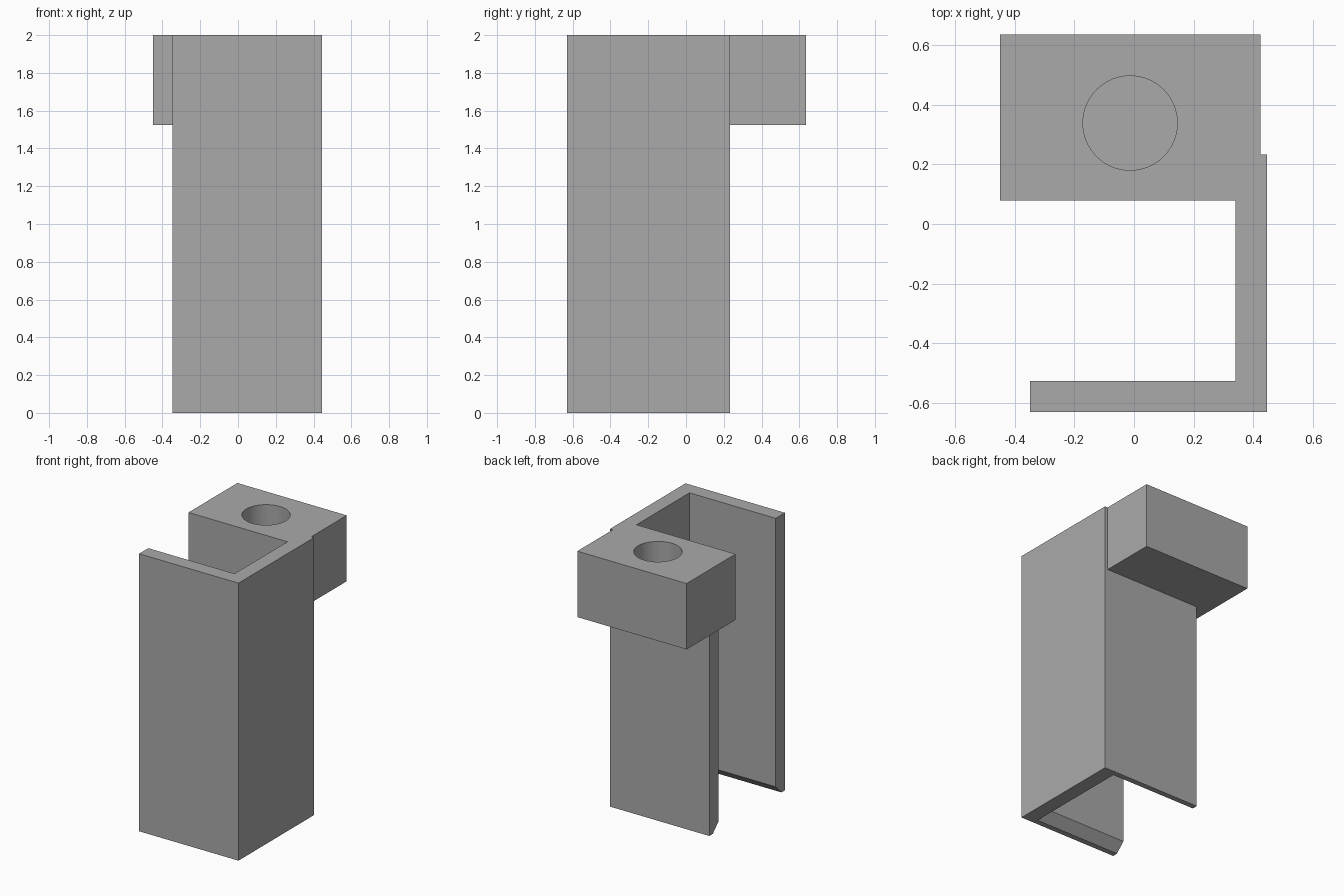
import bpy
import bmesh
from math import radians
from mathutils import Vector

cube = bpy.data.objects.get("Cube")
if cube:
    bpy.data.objects.remove(cube, do_unlink=True)

grey = bpy.data.materials.new("plain grey")
grey.use_nodes = True
colour = (0.4, 0.4, 0.4, 1)
grey.diffuse_color = colour
grey.node_tree.nodes["Principled BSDF"].inputs["Base Color"].default_value = colour


def prism(name, points, direction):
    """Sweep a closed outline of 3D points along a direction."""
    bm = bmesh.new()
    face = bm.faces.new([bm.verts.new(p) for p in points])
    swept = bmesh.ops.extrude_face_region(bm, geom=[face])["geom"]
    moved = [v for v in swept if isinstance(v, bmesh.types.BMVert)]
    bmesh.ops.translate(bm, verts=moved, vec=Vector(direction))
    bmesh.ops.recalc_face_normals(bm, faces=bm.faces)
    mesh = bpy.data.meshes.new(name)
    bm.to_mesh(mesh)
    bm.free()
    mesh.materials.append(grey)
    obj = bpy.data.objects.new(name, mesh)
    bpy.context.collection.objects.link(obj)
    return obj


def box(name, x0, x1, y0, y1, z0, z1):
    outline = [(x0, y0, z0), (x1, y0, z0), (x1, y1, z0), (x0, y1, z0)]
    return prism(name, outline, (0, 0, z1 - z0))


def combine(target, tool, operation):
    """Apply a boolean and discard the tool object."""
    mod = target.modifiers.new(operation.title(), "BOOLEAN")
    mod.operation, mod.object, mod.solver = operation, tool, "EXACT"
    bpy.context.view_layer.objects.active = target
    bpy.ops.object.modifier_apply(modifier=mod.name)
    bpy.data.objects.remove(tool, do_unlink=True)


TOP = 2.0
FRONT, BACK = -0.63, 0.232      # outer faces of the channel
WALL, LIP = 0.105, 0.04         # wall thickness, flat width at the bottom edge

# Upright channel, open on one side, with inner bottom edges chamfered
bracket = box("channel_bracket", -0.348, 0.445, FRONT, BACK, 0, TOP)
half = [(FRONT + WALL, TOP + 0.1), (FRONT + WALL, WALL - LIP),
        (FRONT + LIP, 0), (FRONT + LIP, -0.1)]
mirrored = [(FRONT + BACK - y, z) for y, z in reversed(half)]
pocket = prism("pocket_cutter", [(-0.6, y, z) for y, z in half + mirrored],
               (0.94, 0, 0))
combine(bracket, pocket, "DIFFERENCE")

# Mounting block at the top of the back wall
block = box("mounting_block", -0.449, 0.423, 0.078, 0.634, 1.525, TOP)
combine(bracket, block, "UNION")

# Deep round socket sunk into the block from above
bpy.ops.mesh.primitive_cylinder_add(vertices=64, radius=0.158, depth=0.5,
                                    location=(-0.013, 0.338, TOP - 0.13))
socket = bpy.context.object
socket.name = "socket_cutter"
socket.data.materials.append(grey)
combine(bracket, socket, "DIFFERENCE")

# Smooth socket wall, crisp edges elsewhere
bpy.ops.object.select_all(action="DESELECT")
bracket.select_set(True)
bpy.context.view_layer.objects.active = bracket
bpy.ops.object.shade_smooth_by_angle(angle=radians(30))
